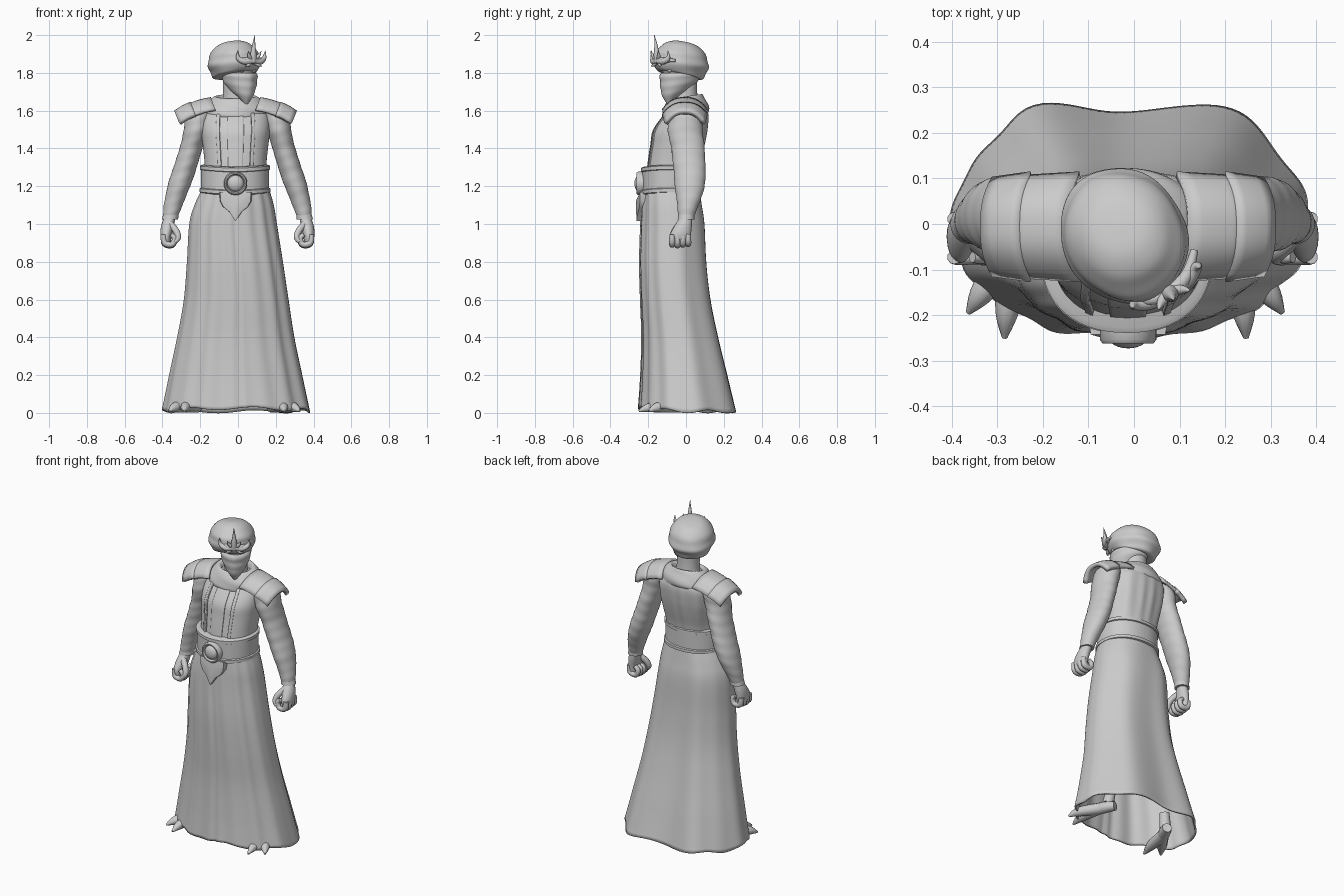
import bpy, bmesh, math
from mathutils import Matrix
from math import sin, cos, pi, radians, exp

cube = bpy.data.objects.get("Cube")
if cube:
    bpy.data.objects.remove(cube, do_unlink=True)

grey = bpy.data.materials.new("plain grey")
grey.use_nodes = True
grey.diffuse_color = (0.6, 0.6, 0.6, 1)
grey.node_tree.nodes["Principled BSDF"].inputs["Base Color"].default_value = (0.6, 0.6, 0.6, 1)

CX = -0.013                      # body centre line
TURN = Matrix.Translation((0.0, -0.02, 0)) @ Matrix.Rotation(radians(31), 4, 'Z')


def finish(name, bm, thick=0.0, smooth=40, matrix=None):
    bmesh.ops.recalc_face_normals(bm, faces=bm.faces[:])
    mesh = bpy.data.meshes.new(name)
    bm.to_mesh(mesh)
    bm.free()
    ob = bpy.data.objects.new(name, mesh)
    bpy.context.collection.objects.link(ob)
    mesh.materials.append(grey)
    if matrix:
        mesh.transform(matrix)
    if thick:
        mod = ob.modifiers.new("thickness", 'SOLIDIFY')
        mod.thickness, mod.offset = thick, -1
    bpy.ops.object.select_all(action='DESELECT')
    ob.select_set(True)
    bpy.context.view_layer.objects.active = ob
    bpy.ops.object.shade_smooth_by_angle(angle=radians(smooth))
    return ob


def spline(rows, steps):
    """Catmull-Rom refinement of a list of tuples."""
    out, last = [], len(rows) - 1
    for i in range(last):
        p = [rows[max(0, min(last, i + k))] for k in (-1, 0, 1, 2)]
        for s in range(steps):
            t = s / steps
            out.append(tuple(b + 0.5 * t * (c - a + t * (2*a - 5*b + 4*c - d + t * (3*(b - c) + d - a)))
                             for a, b, c, d in zip(*p)))
    return out + [tuple(rows[-1])]


def bump(a, centre, width):
    return exp(-(math.remainder(a - centre, 2 * pi) / width) ** 2)


def loft(name, rows, steps=4, seg=48, ripple=None, power=2.0, arc=None, grow=0.0,
         cap=True, thick=0.0, smooth=40, matrix=None, shift=None):
    """Skin through rings (cx, cy, z, rx, ry); angle 0 is the front."""
    bm, rings = bmesh.new(), []
    fine = spline(rows, steps)
    a0, a1 = arc if arc else (0, 2 * pi)
    for i, (cx, cy, z, rx, ry) in enumerate(fine):
        t, ring = i / (len(fine) - 1), []
        for k in range(seg + (1 if arc else 0)):
            a = a0 + (a1 - a0) * k / seg
            f = 1 + (ripple(a, t) if ripple else 0)
            sx, sy = (math.copysign(abs(v) ** (2 / power), v) for v in (sin(a), -cos(a)))
            dz = shift(a, t) if shift else 0
            ring.append(bm.verts.new((cx + (rx + grow) * f * sx, cy + (ry + grow) * f * sy, z + dz)))
        rings.append(ring)
    n = len(rings[0])
    for lo, hi in zip(rings, rings[1:]):
        for k in range(n - 1 if arc else n):
            bm.faces.new((lo[k], lo[(k + 1) % n], hi[(k + 1) % n], hi[k]))
    if cap and not arc:
        bm.faces.new(rings[0])
        bm.faces.new(rings[-1])
    return finish(name, bm, thick, smooth, matrix)


def tube(name, points, matrix=None, steps=5):
    """Round tapering limb through (x, y, z, radius)."""
    cu = bpy.data.curves.new(name, 'CURVE')
    cu.dimensions, cu.bevel_depth, cu.bevel_resolution, cu.use_fill_caps = '3D', 1, 3, True
    pts = spline(points, steps)
    sp = cu.splines.new('POLY')
    sp.points.add(len(pts) - 1)
    for p, (x, y, z, r) in zip(sp.points, pts):
        p.co, p.radius = (x, y, z, 1), max(r, 0.001)
    sp.use_smooth = True
    if matrix:
        cu.transform(matrix)
    cu.materials.append(grey)
    bpy.context.collection.objects.link(bpy.data.objects.new(name, cu))


def ball(name, centre, size, matrix=None):
    bm = bmesh.new()
    bmesh.ops.create_uvsphere(bm, u_segments=24, v_segments=14, radius=1)
    bm.transform(Matrix.Translation(centre) @ Matrix.Diagonal((*size, 1)))
    finish(name, bm, matrix=matrix)


# Long hollow skirt: pleats at the front, two broad swells at the back
def folds(a, t):
    d = (1 - t) ** 0.8
    front = max(0, cos(a))
    pleats = 0.02 * front * cos(16 * a + 1.2 * t) + 0.008 * (0.3 + d) * sin(11 * a + 0.5)
    slit = -0.05 * bump(a, 0.03, 0.045) * min(1, 3 * (1 - t))
    swell = 0.13 * (bump(a, pi - 0.5, 0.25) + bump(a, pi + 0.5, 0.25)) - 0.05 * bump(a, pi, 0.35)
    return pleats + slit + d * swell

def hem(a, t):
    return max(0, 1 - 9 * t) * (0.008 + 0.008 * sin(7 * a) + 0.016 * max(0, cos(a)))

loft("skirt", [(-0.008, 0.004, 0, 0.392, 0.256), (-0.01, -0.012, 0.2, 0.352, 0.228),
               (-0.01, -0.032, 0.4, 0.31, 0.202), (-0.008, -0.055, 0.6, 0.277, 0.186),
               (-0.015, -0.068, 0.8, 0.254, 0.178), (-0.025, -0.07, 1.0, 0.232, 0.17),
               (-0.02, -0.075, 1.1, 0.21, 0.16), (CX, -0.078, 1.18, 0.18, 0.15)],
     steps=6, seg=144, ripple=folds, power=2.1, cap=False, thick=0.01, smooth=60, shift=hem)

# Torso: undershirt, placket and open vest
body = [(CX, -0.075, 1.22, 0.165, 0.14), (CX, -0.065, 1.32, 0.162, 0.14),
        (CX, -0.045, 1.42, 0.172, 0.145), (CX, -0.03, 1.5, 0.18, 0.145),
        (CX, 0.003, 1.59, 0.17, 0.114), (CX, 0.0, 1.65, 0.1, 0.08)]
loft("undershirt", body, power=2.3, grow=-0.006, ripple=lambda a, t: 0.006 * sin(16 * a))
loft("shirt_placket", body[:-1], power=2.3, grow=-0.001, seg=10, arc=(-0.2, 0.2), thick=0.008)
loft("vest", body, power=2.3, seg=96, arc=(0.45, 2 * pi - 0.45), thick=0.012, grow=0.002,
     ripple=lambda a, t: max(0, -cos(a)) * sin(pi * t) * (0.035 * cos(9 * (a - pi)) - 0.08 * bump(a, pi, 0.12)))
for s in (1, -1):
    loft("lapel_edge", body[:-1], power=2.3, grow=0.006, seg=4,
         arc=(s * 0.43, s * 0.54), thick=0.01)

# Belt with raised rims
def belt_ring(name, z0, z1, g):
    loft(name, [(CX - 0.003, -0.079, z, 0.178 + g - e, 0.152 + g - e) for z, e in
                ((z0, 0.012), (z0 + 0.006, 0), (z1 - 0.006, 0), (z1, 0.012))],
         steps=1, seg=64, power=2.2, shift=lambda a, t: -0.012 * bump(a, 0, 0.9) + 0.004)

belt_ring("belt_band", 1.17, 1.3, 0.002)
belt_ring("belt_top_rim", 1.28, 1.31, 0.008)
belt_ring("belt_bottom_rim", 1.16, 1.19, 0.01)

# Buckle and hanging leaf plate
bm = bmesh.new()
half = [(0.088, 1.17), (0.085, 1.12), (0.068, 1.09), (0.035, 1.065), (0, 1.015)]
outline = half + [(-x, z) for x, z in half[-2::-1]]
back = [bm.verts.new((CX + x, -0.222 + 0.15 * abs(x), z)) for x, z in outline]
front = [bm.verts.new((CX + x * 0.93, -0.262 + 0.22 * abs(x), z)) for x, z in outline]
middle = bm.verts.new((CX, -0.266, 1.12))
for k in range(len(outline)):
    j = (k + 1) % len(outline)
    bm.faces.new((back[k], back[j], front[j], front[k]))
    bm.faces.new((front[k], front[j], middle))
finish("belt_pendant", bm, smooth=30)
upright = Matrix.Translation((CX, -0.24, 1.215)) @ Matrix.Rotation(pi / 2, 4, 'X')
loft("buckle_ring", [(0, 0, z, r, r) for z, r in
                     ((-0.02, 0.062), (0.014, 0.062), (0.022, 0.056), (0.022, 0.05), (0.008, 0.044))],
     steps=1, matrix=upright)
ball("buckle_gem", (CX, -0.248, 1.215), (0.043, 0.025, 0.043))

# Draped cowl, sloping down to the front
loft("cowl", [(CX, -0.002, 1.56, 0.16, 0.108), (CX, -0.002, 1.585, 0.176, 0.124), (CX, -0.002, 1.62, 0.166, 0.119),
              (CX, -0.002, 1.653, 0.14, 0.102), (CX, 0, 1.675, 0.112, 0.086),
              (CX, 0.002, 1.667, 0.092, 0.075), (CX, 0.002, 1.63, 0.075, 0.065)],
     seg=64, ripple=lambda a, t: 0.025 * sin(3 * a + 16 * t) * (1 - t),
     shift=lambda a, t: -0.012 * cos(a))


# Saddle-shaped shoulder plates
def shoulder_plate(name, s, x0, z0, x1, z1, w0, w1, thick):
    bm, rows, n = bmesh.new(), [], 14
    for i in range(5):
        u = i / 4
        row = []
        for k in range(n + 1):
            v = 2 * k / n - 1
            drop = 0.06 * abs(v) ** 2.6
            row.append(bm.verts.new((CX + s * (x0 + (x1 - x0) * u - 0.4 * drop), -0.006 + v * (w0 + (w1 - w0) * u),
                                     z0 + (z1 - z0) * u + 0.005 * sin(pi * u) - drop)))
        rows.append(row)
    for a, b in zip(rows, rows[1:]):
        for k in range(n):
            bm.faces.new((a[k], a[k + 1], b[k + 1], b[k]))
    finish(name, bm, thick).modifiers["thickness"].offset = 0


for s, side in ((1, "left"), (-1, "right")):
    def X(x):
        return s * x - 0.003

    shoulder_plate(side + "_shoulder_inner_plate", s, 0.13, 1.664, 0.26, 1.625, 0.115, 0.107, 0.016)
    shoulder_plate(side + "_shoulder_outer_plate", s, 0.235, 1.635, 0.318, 1.59, 0.112, 0.1, 0.024)

    # Wrapped arm
    loft(side + "_arm", [(X(0.17), 0, 1.63, 0.035, 0.05), (X(0.2), 0, 1.59, 0.066, 0.085),
                         (X(0.218), -0.004, 1.5, 0.066, 0.092), (X(0.246), 0.01, 1.4, 0.06, 0.088),
                         (X(0.277), 0.018, 1.3, 0.062, 0.085), (X(0.31), 0.02, 1.2, 0.06, 0.079),
                         (X(0.34), 0.01, 1.1, 0.049, 0.056), (X(0.356), 0.0, 1.03, 0.038, 0.04)],
         steps=8, seg=32, ripple=lambda a, t: 0.012 * sin(70 * t + 2 * sin(a)) + 0.01 * sin(31 * t - 2 * cos(a)))
    loft(side + "_cuff", [(X(0.352), 0.002, 1.05, 0.041, 0.043), (X(0.357), 0, 1.025, 0.043, 0.044)], steps=1, seg=24)

    # Clenched hand
    loft(side + "_palm", [(X(0.358), 0, 1.035, 0.03, 0.032), (X(0.37), -0.015, 0.99, 0.034, 0.046),
                          (X(0.378), -0.03, 0.94, 0.03, 0.055), (X(0.375), -0.03, 0.9, 0.022, 0.05)], seg=20)
    for j in range(4):
        y, z = -0.073 + 0.028 * j, 0.004 * abs(j - 1)
        tube(side + "_finger", [(X(0.392), y, 0.94 + z, 0.015), (X(0.385), y, 0.895 + z, 0.017),
                                (X(0.345), y, 0.888 + z, 0.016), (X(0.332), y, 0.92 + z, 0.015),
                                (X(0.352), y, 0.94 + z, 0.012)], steps=4)
    tube(side + "_thumb", [(X(0.36), -0.03, 1.005, 0.018), (X(0.326), -0.058, 0.965, 0.018),
                           (X(0.314), -0.072, 0.93, 0.016), (X(0.33), -0.08, 0.905, 0.012)])

    # Long two-clawed foot with a short ankle under the hem
    F = CX - 0.006
    tube(side + "_ankle", [(F + s * 0.2, 0.01, 0.14, 0.03), (F + s * 0.215, 0.0, 0.05, 0.035)])
    for tx, ty in ((0.345, -0.195), (0.265, -0.25)):
        mx, my = 0.245 + (tx - 0.245) * 0.65, -0.05 + (ty + 0.05) * 0.65
        tube(side + "_claw", [(F + s * 0.195, 0.04, 0.03, 0.028), (F + s * 0.235, -0.04, 0.034, 0.034),
                              (F + s * mx, my, 0.03, 0.028), (F + s * tx, ty, 0.01, 0.006)])

# Neck and masked head, turned to the left
loft("neck", [(CX, 0.0, 1.6, 0.075, 0.07), (CX, -0.005, 1.7, 0.066, 0.064), (CX, -0.01, 1.8, 0.07, 0.07)], seg=32)
ball("head", (0, 0, 1.82), (0.083, 0.112, 0.105), TURN)
loft("face_mask", [(0, -0.085, 1.635, 0.008, 0.008), (0, -0.074, 1.675, 0.04, 0.042),
                   (0, -0.044, 1.715, 0.068, 0.08), (0, -0.022, 1.755, 0.084, 0.104),
                   (0, -0.018, 1.79, 0.088, 0.109), (0, -0.018, 1.8, 0.078, 0.098)],
     matrix=TURN, ripple=lambda a, t: 0.014 * sin(26 * t + 2 * cos(a)) + 0.05 * bump(a, 0, 0.2) * t)
tube("brow", [(-0.078, -0.065, 1.832, 0.012), (0, -0.112, 1.826, 0.014), (0.078, -0.065, 1.832, 0.012)], TURN)
for s in (1, -1):
    ball("eye", (s * 0.036, -0.1, 1.812), (0.015, 0.01, 0.009), TURN)

# Wound headscarf, narrow from the front and raised over the brow
TILT = TURN @ Matrix.Translation((-0.022, 0.008, 1.865)) @ Matrix.Rotation(radians(-13), 4, 'X')
loft("headscarf", [(0, 0, -0.08, 0.088, 0.1), (0, 0, -0.073, 0.113, 0.13), (0, 0, -0.035, 0.13, 0.15),
                   (0, 0, 0.0, 0.133, 0.153), (0, 0, 0.035, 0.122, 0.138), (0, 0, 0.07, 0.1, 0.11),
                   (0, 0, 0.094, 0.06, 0.065), (0, 0, 0.1, 0.01, 0.01)],
     steps=5, seg=64, matrix=TILT,
     ripple=lambda a, t: (1 - t) * (0.034 * sin(24 * t + 2 * cos(a)) + 0.022 * sin(5 * a + 8 * t)))

# Thorned ornament on the scarf
tube("ornament_band", [(-0.095, -0.1, 1.865, 0.008), (-0.05, -0.14, 1.868, 0.014), (0, -0.152, 1.865, 0.018),
                       (0.05, -0.14, 1.868, 0.014), (0.095, -0.1, 1.865, 0.008)], TURN)
tube("ornament_spike", [(0, -0.15, 1.855, 0.021), (0, -0.158, 1.9, 0.016), (0, -0.162, 1.945, 0.009),
                        (0, -0.172, 2.0, 0.001)], TURN)
for s in (1, -1):
    tube("ornament_horn", [(s * 0.01, -0.152, 1.862, 0.016), (s * 0.05, -0.148, 1.86, 0.016),
                           (s * 0.08, -0.135, 1.878, 0.012), (s * 0.085, -0.14, 1.918, 0.001)], TURN)
    tube("ornament_thorn", [(s * 0.01, -0.152, 1.87, 0.013), (s * 0.03, -0.163, 1.892, 0.009),
                            (s * 0.04, -0.172, 1.915, 0.001)], TURN)
    tube("ornament_lower_thorn", [(s * 0.008, -0.148, 1.86, 0.012), (s * 0.03, -0.157, 1.842, 0.009),
                                  (s * 0.052, -0.162, 1.835, 0.001)], TURN)
